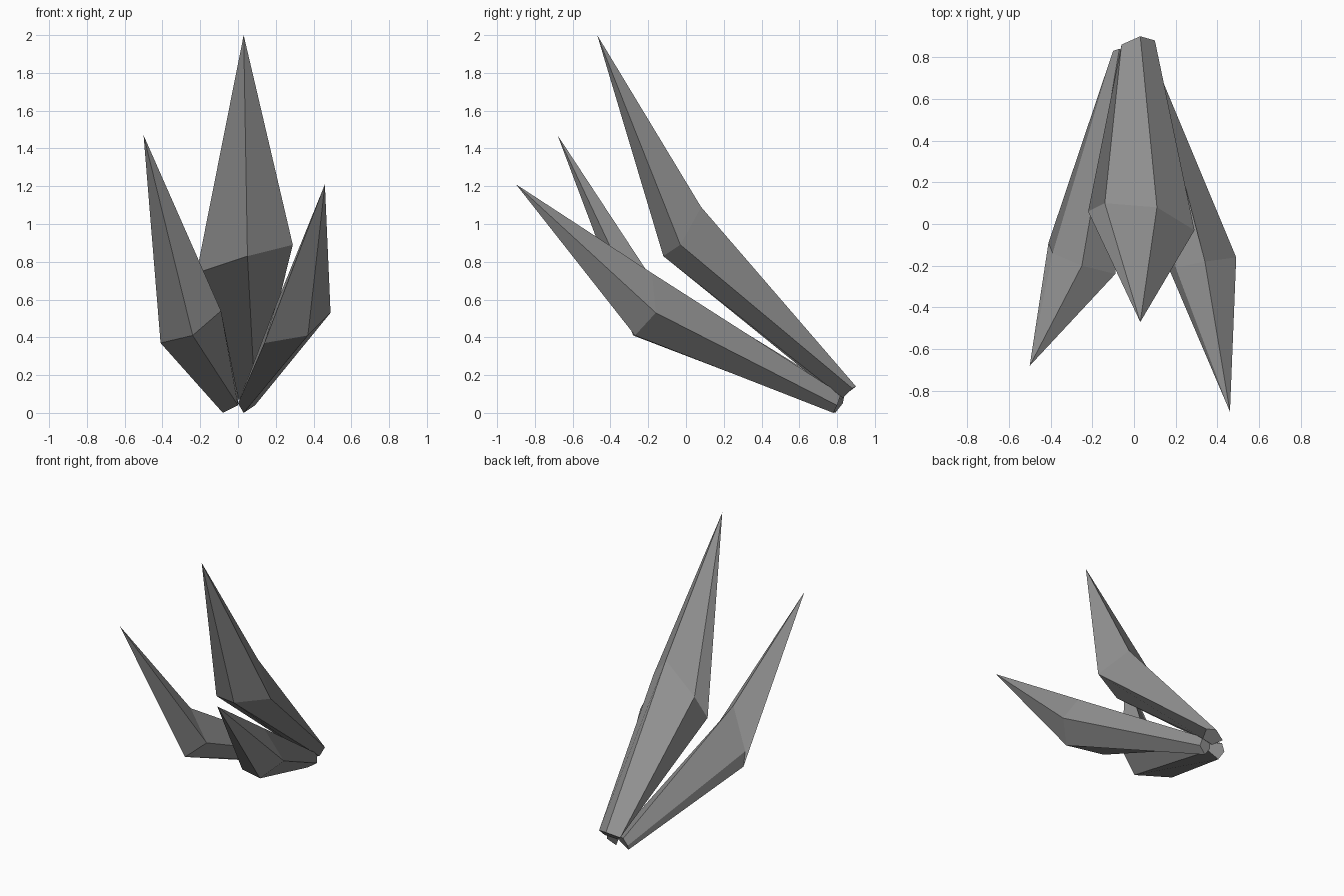
import bpy
import bmesh
from mathutils import Vector

default_cube = bpy.data.objects.get("Cube")
if default_cube:
    bpy.data.objects.remove(default_cube, do_unlink=True)


def make_material(name, colour):
    material = bpy.data.materials.new(name)
    material.use_nodes = True
    material.diffuse_color = colour
    shader = material.node_tree.nodes["Principled BSDF"]
    shader.inputs["Base Color"].default_value = colour
    return material


stone_grey = make_material("stone grey", (0.3, 0.3, 0.3, 1))


def make_crystal(name, tip, waist, root):
    """Five-sided shard: small root ring, wide waist ring, pointed tip."""
    mesh = bpy.data.meshes.new(name)
    bm = bmesh.new()
    tip_vert = bm.verts.new(Vector(tip))
    waist_ring = [bm.verts.new(Vector(point)) for point in waist]
    root_ring = [bm.verts.new(Vector(point)) for point in root]
    sides = len(waist_ring)
    for side in range(sides):
        following = (side + 1) % sides
        # Long upper facet
        bm.faces.new((waist_ring[side], waist_ring[following], tip_vert))
        # Tapering lower facet
        bm.faces.new((root_ring[side], root_ring[following],
                      waist_ring[following], waist_ring[side]))
    # Root cap
    bm.faces.new(list(reversed(root_ring)))
    bmesh.ops.recalc_face_normals(bm, faces=bm.faces[:])
    bm.to_mesh(mesh)
    bm.free()
    mesh.materials.append(stone_grey)
    crystal = bpy.data.objects.new(name, mesh)
    bpy.context.collection.objects.link(crystal)
    return crystal


# Tall upper shard
make_crystal(
    "centre_crystal",
    tip=(.03, -.47, 2),
    waist=[(.05, -.12, .83), (.29, -.03, .89), (.11, .08, 1.09),
           (-.14, .1, .89), (-.22, .06, .74)],
    root=[(.09, .83, .08), (.1, .88, .13), (.03, .9, .14),
          (-.06, .86, .11), (0, .82, .07)],
)

# Low shard on the +x side
make_crystal(
    "left_crystal",
    tip=(.46, -.9, 1.21),
    waist=[(.37, -.27, .41), (.49, -.16, .53), (.34, -.18, .74),
           (.2, -.21, .57), (.14, -.15, .37)],
    root=[(.03, .78, 0), (.09, .8, .04), (.08, .82, .1),
          (.02, .82, .1), (0, .8, .05)],
)

# Middle shard on the -x side
make_crystal(
    "right_crystal",
    tip=(-.5, -.68, 1.47),
    waist=[(-.24, -.28, .41), (-.09, -.24, .54), (-.25, -.2, .74),
           (-.39, -.14, .46), (-.41, -.09, .37)],
    root=[(0, .78, .04), (0, .8, .09), (-.07, .84, .1),
          (-.1, .83, .05), (-.08, .79, 0)],
)
